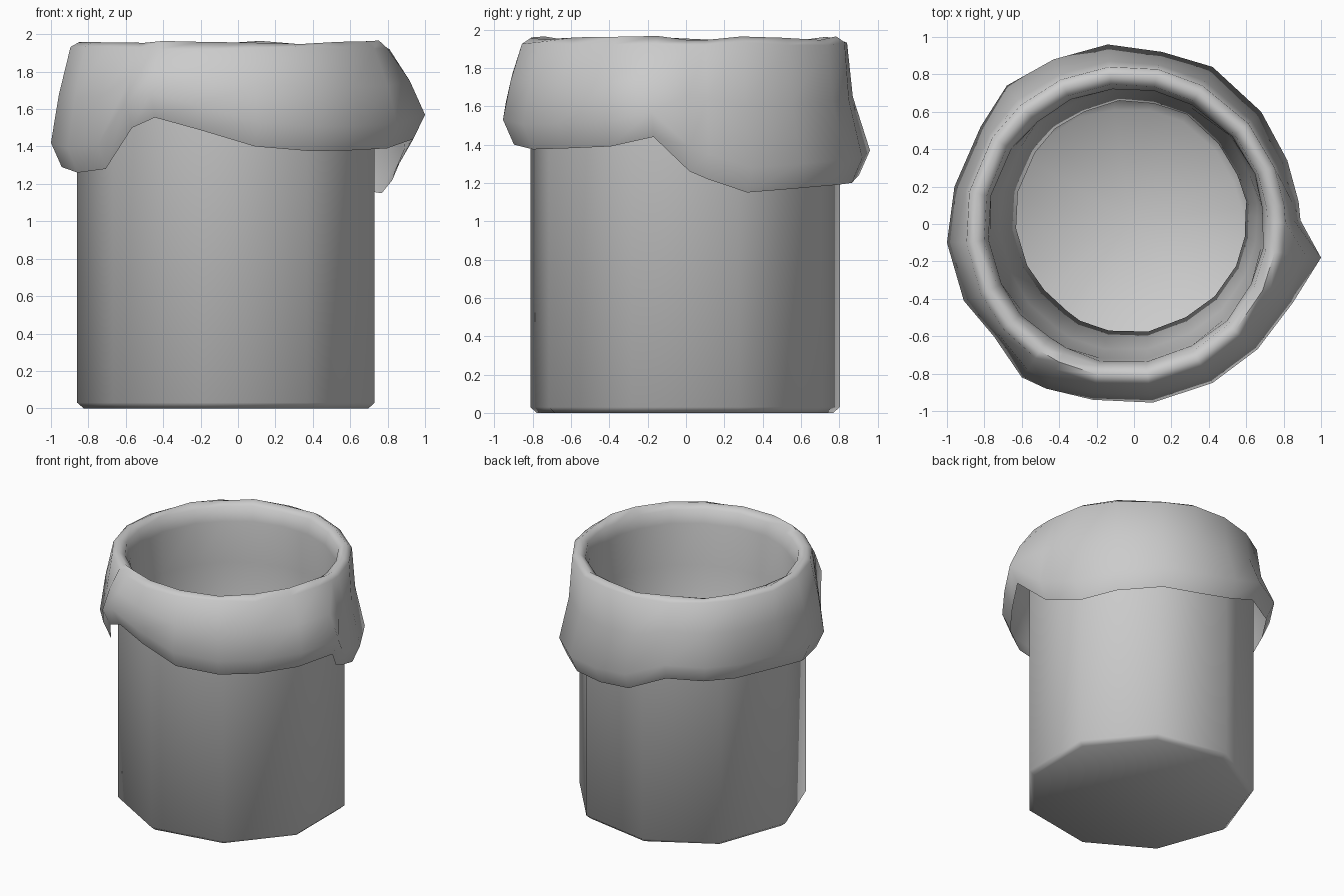
import bpy, bmesh, math, random

if "Cube" in bpy.data.objects:
    bpy.data.objects.remove(bpy.data.objects["Cube"])
random.seed(4)
CX = -0.04


def make_object(name, bm, angle):
    bmesh.ops.recalc_face_normals(bm, faces=bm.faces)
    mesh = bpy.data.meshes.new(name)
    bm.to_mesh(mesh)
    bm.free()
    ob = bpy.data.objects.new(name, mesh)
    bpy.context.collection.objects.link(ob)
    bpy.ops.object.select_all(action='DESELECT')
    ob.select_set(True)
    bpy.context.view_layer.objects.active = ob
    bpy.ops.object.shade_smooth_by_angle(angle=math.radians(angle))
    return ob


def loft(bm, rings):
    """Skin a list of closed rings of points, return the vertex rings."""
    vr = [[bm.verts.new(p) for p in ring] for ring in rings]
    for a, b in zip(vr, vr[1:]):
        n = len(a)
        for i in range(n):
            j = (i + 1) % n
            bm.faces.new((a[i], a[j], b[j], b[i]))
    return vr


# Nine-sided bin with a small bottom bevel, hollow inside
def nonagon(r, z):
    return [(CX + r * math.cos(math.radians(20 + 40 * i)),
             -0.005 + r * math.sin(math.radians(20 + 40 * i)), z) for i in range(9)]


bm = bmesh.new()
rings = loft(bm, [nonagon(r, z) for r, z in
                  ((0.785, 0), (0.82, 0.03), (0.82, 1.88), (0.805, 1.88), (0.805, 0.03))])
bm.faces.new(rings[0])
bm.faces.new(rings[-1])
make_object("bin", bm, 60)

# Outline of the folded bag cuff: x, y of the widest point and height of the hem
cuff = [(0.89, 0.02, 1.26), (0.88, 0.12, 1.22), (0.82, 0.34, 1.15), (0.68, 0.60, 1.17),
        (0.42, 0.84, 1.19), (0.15, 0.92, 1.20), (-0.14, 0.96, 1.24), (-0.43, 0.88, 1.36),
        (-0.68, 0.74, 1.35), (-0.82, 0.52, 1.33), (-0.96, 0.20, 1.33), (-1.00, -0.10, 1.29),
        (-0.91, -0.41, 1.26), (-0.75, -0.60, 1.28), (-0.60, -0.82, 1.50), (-0.47, -0.88, 1.555),
        (-0.22, -0.94, 1.49), (0.10, -0.955, 1.40), (0.42, -0.85, 1.375), (0.66, -0.67, 1.38),
        (0.85, -0.42, 1.39), (1.00, -0.18, 1.44)]


def ellipse_point(c, r, z, cx=-0.045, cy=-0.01):
    a = math.atan2(c[1], c[0] - CX)
    return (cx + r * math.cos(a), cy + r * math.sin(a), z)


hem, bulge, mid, shoulder, crest, lip = [], [], [], [], [], []
for x, y, h in cuff:
    c = (x, y)
    hem.append((CX + (x - CX) * 0.94, y * 0.94, h))
    zb = h + 0.13
    bulge.append((x, y, zb))
    top = ellipse_point(c, 0.855, 1.925 + random.uniform(-0.01, 0.01))
    t = 0.6 if y < 0.2 else 0.25
    mid.append((top[0] + (x - top[0]) * t, top[1] + (y - top[1]) * t, 0.5 * (zb + 1.93)))
    shoulder.append(top)
    crest.append(ellipse_point(c, 0.81, 1.955 + random.uniform(-0.012, 0.014)))
    lip.append(ellipse_point(c, 0.76, 1.925 + random.uniform(-0.015, 0.01)))

# Inner sack: slack waist below the rim, filling out again near the bottom
sack = [[ellipse_point(c, r + random.uniform(-0.008, 0.008), z, cx, cy) for c in cuff]
        for r, z, cx, cy in ((0.735, 1.82, -0.04, -0.005), (0.735, 1.5, -0.04, 0.0),
                             (0.695, 1.15, -0.03, 0.02), (0.615, 0.82, -0.015, 0.04),
                             (0.735, 0.46, -0.04, 0.0), (0.71, 0.18, -0.04, 0.0),
                             (0.62, 0.08, -0.04, 0.0))]

# Bag liner folded over the rim
bm = bmesh.new()
rings = loft(bm, [hem, bulge, mid, shoulder, crest, lip] + sack)
base = rings[-1]
centre = bm.verts.new((-0.02, 0.02, 0.07))
for i in range(len(base)):
    bm.faces.new((base[i], base[(i + 1) % len(base)], centre))
make_object("bag_liner", bm, 80)
